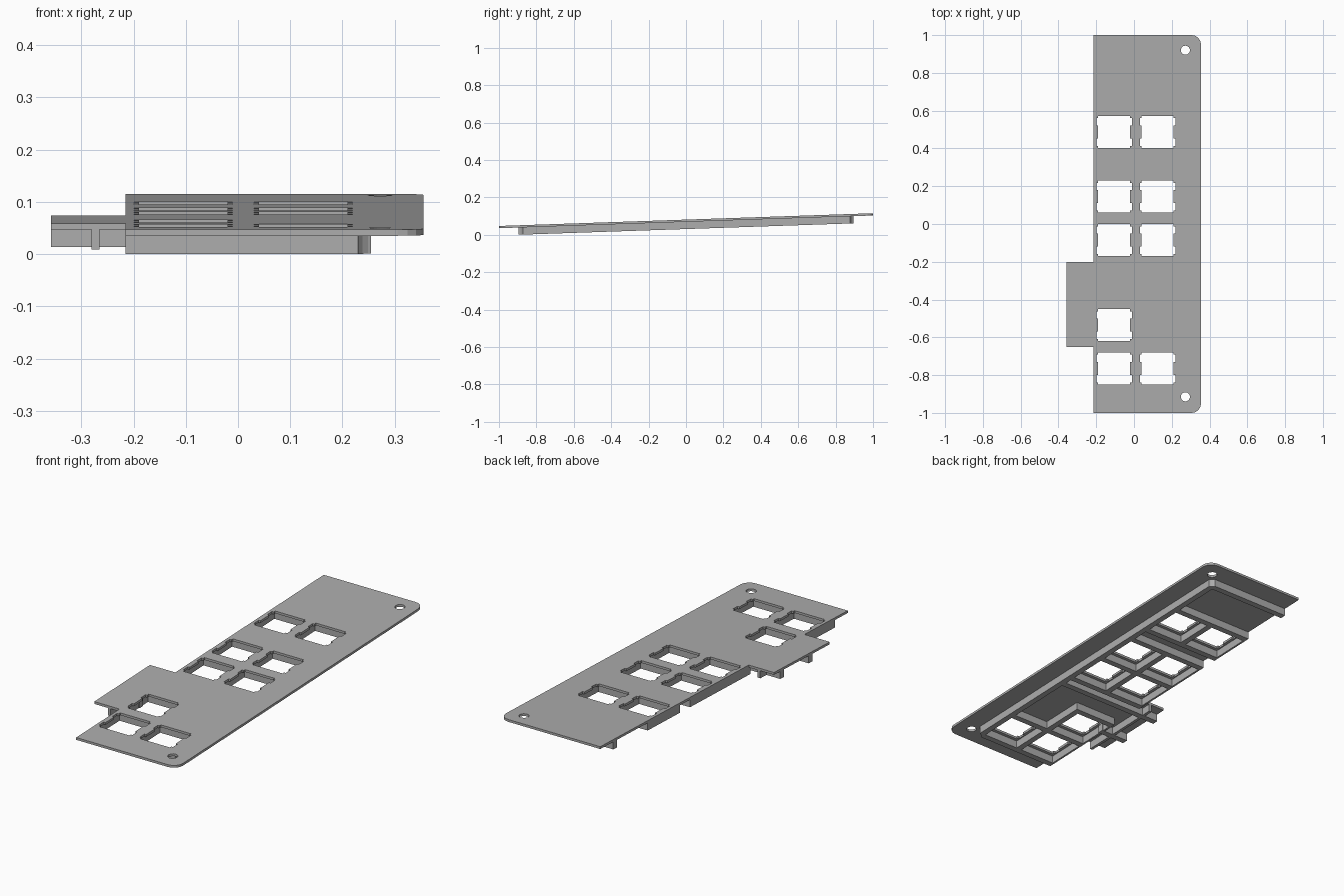
import bpy
import bmesh
import math
from mathutils import Matrix

cube = bpy.data.objects.get("Cube")
if cube:
    bpy.data.objects.remove(cube, do_unlink=True)

grey = bpy.data.materials.new("plain_grey")
grey.use_nodes = True
COLOUR = (0.42, 0.42, 0.42, 1)
grey.diffuse_color = COLOUR
grey.node_tree.nodes["Principled BSDF"].inputs["Base Color"].default_value = COLOUR

U = 0.23            # key pitch
TOP = 0.081         # plate top at the middle, before tilting
UNDER = TOP - 0.012
RIB_LOW = TOP - 0.0505
SLOPE = 0.034
LEFT, RIGHT = -0.215, 0.355
COLS = (-0.105, 0.125)
KEYS = [(x, y) for y in (0.487, 0.145, -0.085, -0.765) for x in COLS]
KEYS.append((COLS[0], -0.535))
SCREWS = [(0.272, 0.92), (0.272, -0.915)]


def prism(name, outline, z0, z1):
    """Extrude a flat outline between two heights."""
    bm = bmesh.new()
    face = bm.faces.new([bm.verts.new((x, y, z0)) for x, y in outline])
    out = bmesh.ops.extrude_face_region(bm, geom=[face])
    tops = [g for g in out["geom"] if isinstance(g, bmesh.types.BMVert)]
    bmesh.ops.translate(bm, verts=tops, vec=(0, 0, z1 - z0))
    bmesh.ops.recalc_face_normals(bm, faces=bm.faces)
    mesh = bpy.data.meshes.new(name)
    bm.to_mesh(mesh)
    bm.free()
    mesh.materials.append(grey)
    obj = bpy.data.objects.new(name, mesh)
    bpy.context.collection.objects.link(obj)
    return obj


def arc(cx, cy, r, start, end, steps):
    angles = [math.radians(start + (end - start) * i / steps) for i in range(steps + 1)]
    return [(cx + r * math.cos(a), cy + r * math.sin(a)) for a in angles]


def combine(obj, others, operation):
    """Apply boolean operations and remove the helper objects."""
    bpy.context.view_layer.objects.active = obj
    for other in others:
        mod = obj.modifiers.new("combine", "BOOLEAN")
        mod.operation = operation
        mod.solver = "EXACT"
        mod.object = other
        bpy.ops.object.modifier_apply(modifier=mod.name)
        bpy.data.objects.remove(other, do_unlink=True)


def switch_outline(cx, cy):
    """Square cutout with two clip notches on each side."""
    w, notch, inner, outer = 0.0845, 0.0942, 0.035, 0.073
    side = [(w, -w), (w, -outer), (notch, -outer), (notch, -inner), (w, -inner),
            (w, inner), (notch, inner), (notch, outer), (w, outer), (w, w)]
    return [(cx + s * x, cy + s * y) for s in (1, -1) for x, y in side]


# Plate with rounded outer corners and a side tab
R = 0.05
outline = [(LEFT, -1)] + arc(RIGHT - R, -1 + R, R, -90, 0, 4)
outline += arc(RIGHT - R, 1 - R, R, 0, 90, 4)
outline += [(LEFT, 1), (LEFT, -0.2), (-0.358, -0.2), (-0.358, -0.65), (LEFT, -0.65)]
plate = prism("plate", outline, UNDER, TOP)
cutters = [prism("switch_cutter", switch_outline(*k), 0, 0.2) for k in KEYS]
cutters += [prism("screw_cutter", arc(x, y, 0.024, 0, 345, 23), 0, 0.2) for x, y in SCREWS]
combine(plate, cutters, "DIFFERENCE")

# Stiffening ribs under the plate
T = 0.015


def rib(x0, x1, y0, y1):
    return prism("rib", [(x0, y0), (x1, y0), (x1, y1), (x0, y1)], RIB_LOW, UNDER)


MID, RAIL = 0.01, 0.24
ribs = rib(RAIL - T, RAIL + T, -0.895, 0.895)
ribs.name = "underside_ribs"
parts = [rib(LEFT, RAIL, y - T, y + T)
         for y in (0.88, 0.602, 0.372, 0.26, 0.03, -0.2, -0.65, -0.88)]
parts.append(rib(-0.358, RAIL, -0.265 - T, -0.265 + T))
parts.append(rib(LEFT, MID + T, -0.42 - T, -0.42 + T))
parts.append(rib(-0.358, LEFT + T, -0.495 - T, -0.495 + T))
parts.append(rib(-0.28, -0.265, -0.65, -0.2))
for y0, y1 in ((0.372, 0.602), (-0.2, 0.26), (-0.88, -0.42)):
    parts.append(rib(MID - T, MID + T, y0, y1))
    parts.append(rib(LEFT, -0.205, y0, y1))
combine(ribs, parts, "UNION")

# Clearance around the screw holes
combine(ribs, [prism("clearance_cutter", arc(x, y, 0.047, 0, 345, 23), 0, 0.2)
               for x, y in SCREWS], "DIFFERENCE")

# Tilt everything up toward the back
tilt = Matrix.Identity(4)
tilt[2][1] = SLOPE
for obj in (plate, ribs):
    obj.data.transform(tilt)
